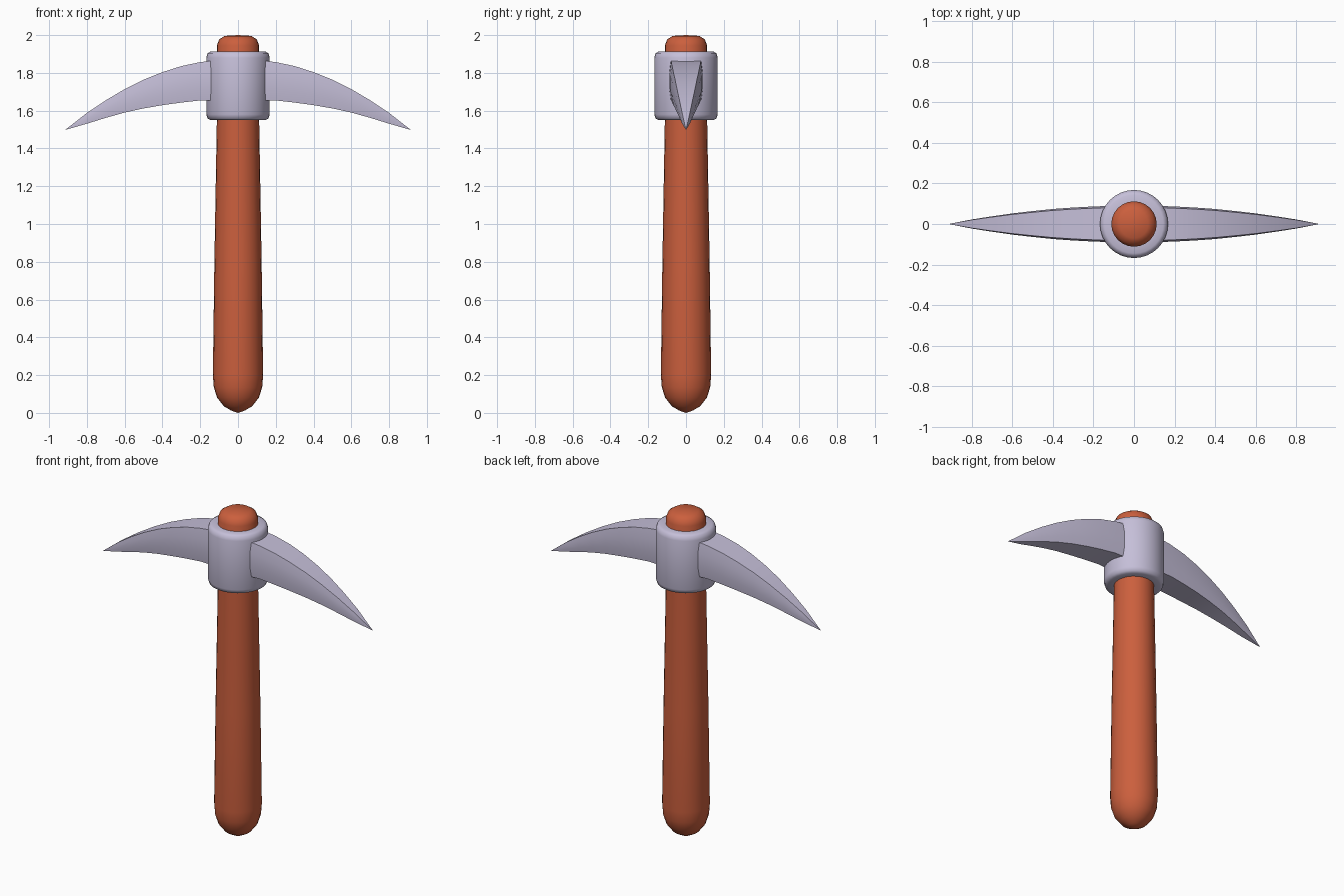
import bpy, bmesh, math

if "Cube" in bpy.data.objects:
    bpy.data.objects.remove(bpy.data.objects["Cube"])


def material(name, color):
    m = bpy.data.materials.new(name)
    m.diffuse_color = (*color, 1)
    m.use_nodes = True
    m.node_tree.nodes["Principled BSDF"].inputs["Base Color"].default_value = m.diffuse_color
    return m


wood = material("reddish wood", (0.60, 0.115, 0.047))
steel = material("pale steel", (0.56, 0.52, 0.69))


def finish(name, bm, mat, angle):
    bmesh.ops.remove_doubles(bm, verts=bm.verts, dist=1e-5)
    bmesh.ops.recalc_face_normals(bm, faces=bm.faces)
    me = bpy.data.meshes.new(name)
    bm.to_mesh(me)
    bm.free()
    ob = bpy.data.objects.new(name, me)
    bpy.context.collection.objects.link(ob)
    me.materials.append(mat)
    bpy.ops.object.select_all(action='DESELECT')
    ob.select_set(True)
    bpy.context.view_layer.objects.active = ob
    bpy.ops.object.shade_smooth_by_angle(angle=math.radians(angle))
    return ob


def lathe(name, profile, mat, steps):
    bm = bmesh.new()
    vs = [bm.verts.new((r, 0, z)) for r, z in profile]
    es = [bm.edges.new(p) for p in zip(vs, vs[1:])]
    bmesh.ops.spin(bm, geom=vs + es, cent=(0, 0, 0), axis=(0, 0, 1),
                   angle=math.tau, steps=steps, use_duplicate=False)
    return finish(name, bm, mat, 50)


# Handle: tapered shaft with rounded butt and domed top
lathe("handle", [(0, 0), (0.035, 0.012), (0.075, 0.035), (0.11, 0.08), (0.128, 0.135),
                 (0.133, 0.2), (0.125, 0.8), (0.112, 1.55), (0.112, 1.945),
                 (0.10, 1.977), (0.07, 1.996), (0, 2.0)], wood, 24)

# Collar: thick ring with rounded rims
lathe("collar", [(0.10, 1.55), (0.145, 1.55), (0.161, 1.558), (0.168, 1.58),
                 (0.168, 1.88), (0.161, 1.904), (0.145, 1.913), (0.10, 1.913),
                 (0.10, 1.55)], steel, 32)

# Spikes: stations of x, top z, bottom z, half width
stations = [(0.11, 1.868, 1.652, 0.087), (0.2, 1.857, 1.654, 0.084),
            (0.3, 1.836, 1.643, 0.079), (0.4, 1.804, 1.629, 0.072),
            (0.5, 1.764, 1.612, 0.062), (0.6, 1.714, 1.590, 0.051),
            (0.7, 1.655, 1.562, 0.037), (0.8, 1.588, 1.531, 0.022),
            (0.915, 1.498, 1.498, 0)]
# Half of the section: fraction of half width, fraction of height
half = [(0.93, 0), (1.03, 0.3), (1.03, 0.7), (0.93, 1)]
section = half + [(-a, b) for a, b in reversed(half)]
for name, side in (("right_spike", 1), ("left_spike", -1)):
    bm = bmesh.new()
    rings = [[bm.verts.new((side * x, w * a, lo + (hi - lo) * b)) for a, b in section]
             for x, hi, lo, w in stations[:-1]]
    n = len(section)
    for r, s in zip(rings, rings[1:]):
        for i in range(n):
            j = (i + 1) % n
            bm.faces.new((r[i], r[j], s[j], s[i]))
    x, z = stations[-1][:2]
    tip = bm.verts.new((side * x, 0, z))
    for i in range(n):
        bm.faces.new((rings[-1][i], rings[-1][(i + 1) % n], tip))
    bm.faces.new(rings[0])
    finish(name, bm, steel, 50)
